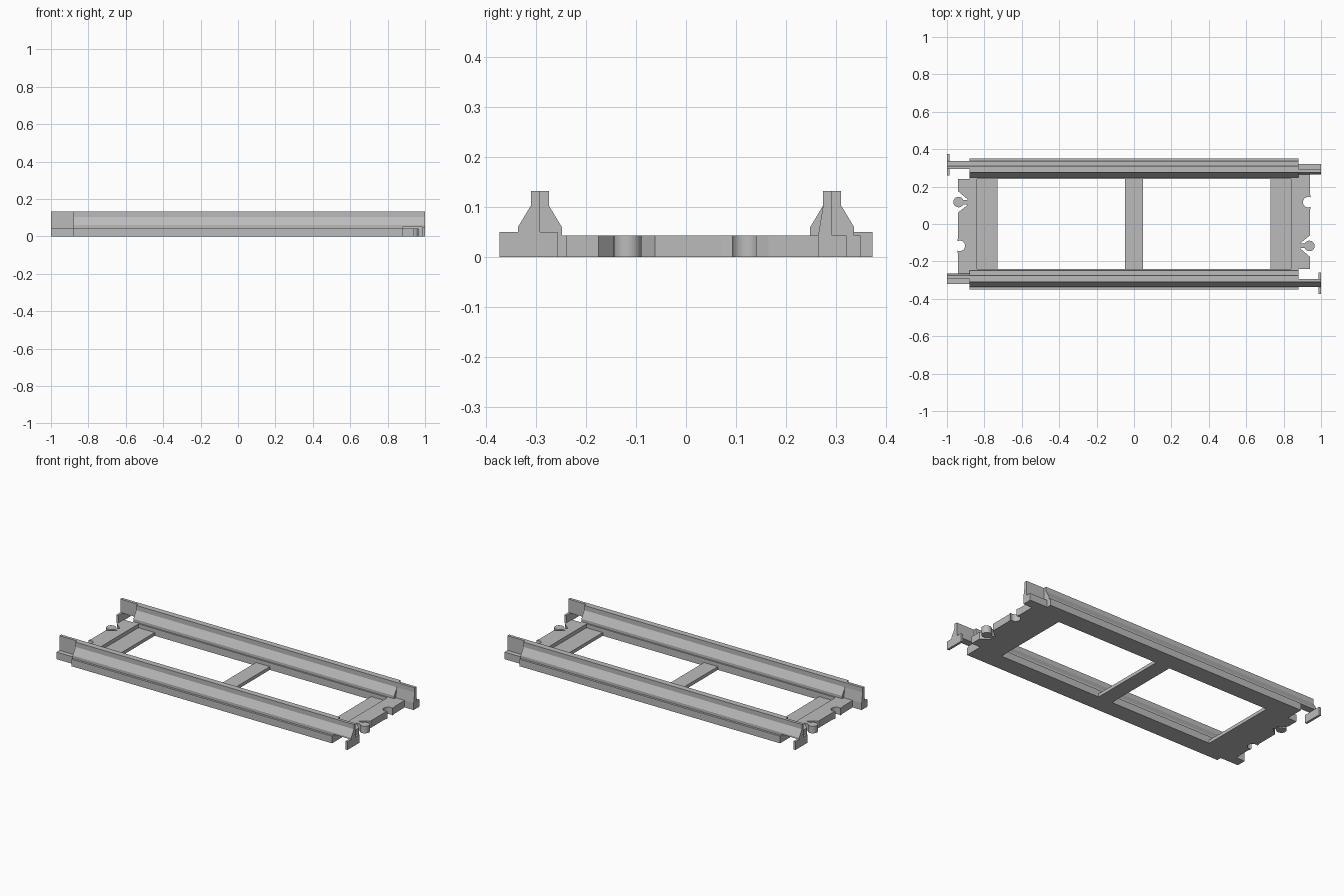
import bpy, bmesh
from math import sin, cos, pi, radians
from mathutils import Matrix

cube = bpy.data.objects.get("Cube")
if cube:
    bpy.data.objects.remove(cube, do_unlink=True)

grey = bpy.data.materials.new("plain_grey")
grey.use_nodes = True
colour = (0.5, 0.5, 0.5, 1)
grey.diffuse_color = colour
grey.node_tree.nodes["Principled BSDF"].inputs["Base Color"].default_value = colour

RAIL_Y = 0.293   # rail centre line
BASE_H = 0.043   # height of the base frame
BODY_X = 0.88    # half length of the full rail section
TIP_X = 1.0


def prism(name, points, start, end, axis="z", turn=False):
    """Extrude a 2D outline: (x, y) along z, or (y, z) along x."""
    bm = bmesh.new()
    if axis == "z":
        verts = [bm.verts.new((a, b, start)) for a, b in points]
        step = (0, 0, end - start)
    else:
        verts = [bm.verts.new((start, a, b)) for a, b in points]
        step = (end - start, 0, 0)
    face = bm.faces.new(verts)
    new = bmesh.ops.extrude_face_region(bm, geom=[face], use_keep_orig=True)["geom"]
    bmesh.ops.translate(bm, vec=step, verts=[g for g in new if isinstance(g, bmesh.types.BMVert)])
    bmesh.ops.recalc_face_normals(bm, faces=bm.faces)
    if turn:
        bm.transform(Matrix.Rotation(pi, 4, "Z"))
    mesh = bpy.data.meshes.new(name)
    bm.to_mesh(mesh)
    bm.free()
    mesh.materials.append(grey)
    obj = bpy.data.objects.new(name, mesh)
    bpy.context.collection.objects.link(obj)
    return obj


def box(name, x0, x1, y0, y1, z0, z1, turn=False):
    return prism(name, [(x0, y0), (x1, y0), (x1, y1), (x0, y1)], z0, z1, turn=turn)


def arc(cx, cy, r, a0, a1, n):
    angles = [radians(a0 + (a1 - a0) * i / n) for i in range(n + 1)]
    return [(cx + r * cos(a), cy + r * sin(a)) for a in angles]


def shift(points, y):
    return [(a + y, b) for a, b in points]


# Rail outlines, measured from the rail centre line (outward is positive)
half = [(0.057, 0), (0.057, BASE_H), (0.044, BASE_H), (0.044, 0.06), (0.018, 0.103), (0.018, 0.132)]
full_rail = half + [(-a, b) for a, b in reversed(half)]
full_rail[-2:] = [(-0.053, BASE_H), (-0.053, 0)]
outer_half = [(0, 0.05), (0.044, 0.05)] + half[3:] + [(0, 0.132)]
inner_half = [(0, BASE_H), (0, 0.132), (-0.018, 0.132), (-0.018, 0.103), (-0.028, BASE_H)]

# End plate outline with a round socket and a recess for the peg
EDGE, PEG_Y, PEG_X, R = 0.94, 0.117, 0.938, 0.028
plate = [(0.84, -0.24), (EDGE, -0.24)]
plate += [(EDGE, -0.175), (0.89, -PEG_Y - 0.015), (0.89, -PEG_Y + 0.015), (EDGE, -0.062)]
plate += [(EDGE, 0.07)] + arc(0.931, PEG_Y, R, 300, 60, 20) + [(EDGE, 0.165)]
plate += [(EDGE, 0.272), (0.84, 0.272)]

# The two ends are the same, turned half way round
for side, turn in (("left", False), ("right", True)):
    prism(side + "_rail", shift(full_rail, RAIL_Y), -BODY_X, BODY_X, "x", turn)
    prism(side + "_inner_tongue", shift(inner_half, RAIL_Y), BODY_X, TIP_X, "x", turn)
    box(side + "_tongue_base", BODY_X, TIP_X, RAIL_Y - 0.028, RAIL_Y + 0.029, 0, BASE_H, turn)
    prism(side + "_outer_tongue", [(-RAIL_Y - a, b) for a, b in outer_half], BODY_X, TIP_X, "x", turn)
    box(side + "_clip", 0.986, TIP_X, -0.374, -0.258, 0, 0.05, turn)
    prism(side + "_end_plate", plate, 0, BASE_H, turn=turn)
    peg = prism(side + "_peg", arc(PEG_X, -PEG_Y, R, 0, 345, 23), 0, BASE_H, turn=turn)
    bpy.ops.object.select_all(action="DESELECT")
    peg.select_set(True)
    bpy.context.view_layer.objects.active = peg
    bpy.ops.object.shade_smooth_by_angle(angle=radians(30))
    box(side + "_peg_neck", 0.88, 0.925, -PEG_Y - 0.012, -PEG_Y + 0.012, 0, BASE_H, turn)
    box(side + "_end_bar", 0.73, 0.84, -0.24, 0.24, 0, 0.02, turn)

box("middle_bar", -0.047, 0.047, -0.24, 0.24, 0, 0.02)
